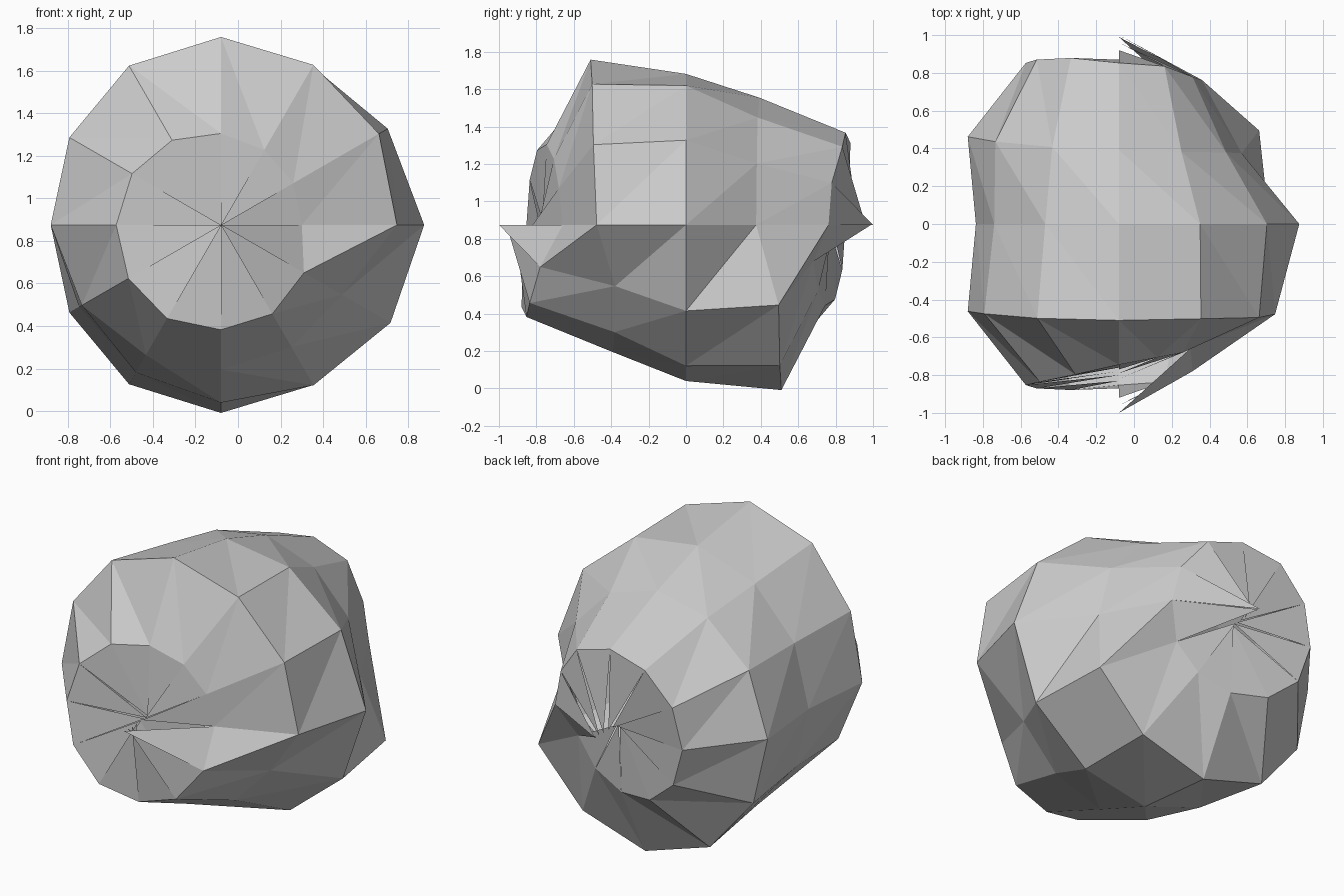
import bpy, bmesh
from math import sin, cos, pi
from mathutils import Vector

if "Cube" in bpy.data.objects:
    bpy.data.objects.remove(bpy.data.objects["Cube"])

SEG = 12
CENTRE = Vector((-0.08, 0, 0.875))

# Radial distances every 30 degrees around the y axis, from the front pole to the equator
pole = [.82, .79, .77, .76, .76, .78, .80, .83, .87, .92, .96, 1.0]
ring30 = [.76, .785, .815, .86, .92, .965, .985, 1.005, 1.015, .985, .965, .90]
ring60 = [.955, .99, 1.003, 1.02, .998, .95, .924, .872, .815, .785, .765, .757]
ring90 = [.955, .905, .86, .807, .78, .762, .757, .77, .80, .835, .87, .92]


def mirrored(ring, first):
    """Back rings run the other way round, with their own first value."""
    return [first] + ring[:0:-1]


rows = [pole, ring30, ring60, ring90,
        mirrored(ring60, .75), mirrored(ring30, .88), mirrored(pole, .99)]

# Boulder: dented sphere, each pole left as a fan of separate stepped tips
bm = bmesh.new()
grid = []
for i, row in enumerate(rows):
    t = pi * i / 6
    grid.append([bm.verts.new(CENTRE + r * Vector((
        sin(t) * cos(2 * pi * k / SEG), -cos(t), sin(t) * sin(2 * pi * k / SEG))))
        for k, r in enumerate(row)])

for i in range(6):
    for k in range(SEG):
        n = (k + 1) % SEG
        a, b, c, d = grid[i][k], grid[i + 1][k], grid[i + 1][n], grid[i][n]
        if i < 5:
            bm.faces.new((a, b, c))
        if i > 0:
            bm.faces.new((a, c, d))

mesh = bpy.data.meshes.new("boulder")
bm.to_mesh(mesh)
bm.free()
obj = bpy.data.objects.new("boulder", mesh)
bpy.context.collection.objects.link(obj)
